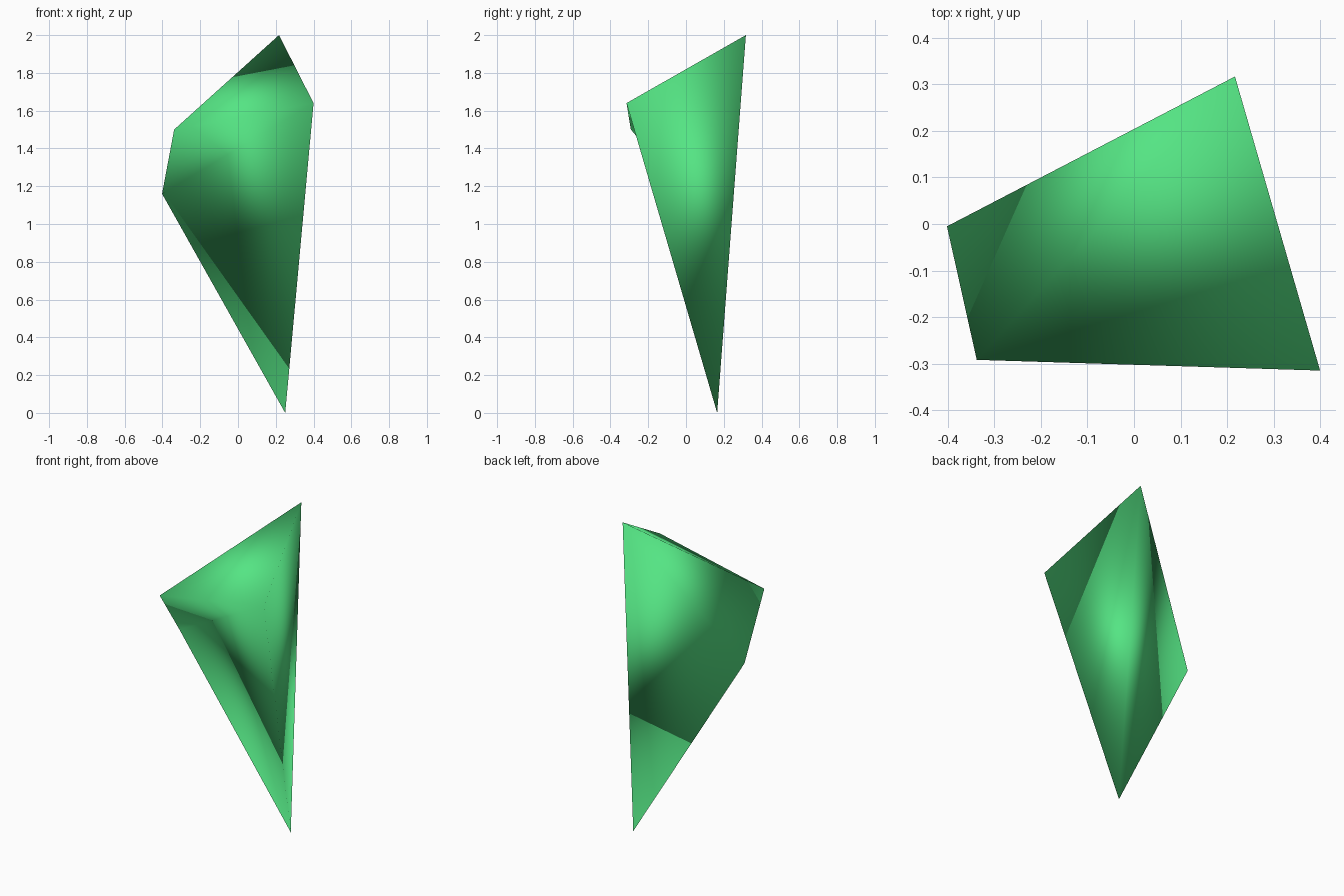
import bpy
import bmesh

# Remove the default object
cube = bpy.data.objects.get("Cube")
if cube:
    bpy.data.objects.remove(cube, do_unlink=True)

# Material
green = bpy.data.materials.new("bright_green")
green.use_nodes = True
colour = (0.09, 0.78, 0.23, 1.0)
green.diffuse_color = colour
green.node_tree.nodes["Principled BSDF"].inputs["Base Color"].default_value = colour

# Corners of the shard
corners = {
    "peak": (0.217, 0.317, 2.0),
    "front_left": (0.4, -0.315, 1.64),
    "tip": (0.25, 0.165, 0.0),
    "side": (-0.402, -0.005, 1.16),
    "front_right": (-0.338, -0.292, 1.5),
}

# Six triangular facets
facets = [
    ("peak", "front_right", "front_left"),
    ("front_right", "side", "front_left"),
    ("front_left", "side", "tip"),
    ("peak", "front_left", "tip"),
    ("peak", "tip", "side"),
    ("peak", "side", "front_right"),
]

# Shard: one closed, smoothly shaded solid
bm = bmesh.new()
verts = {name: bm.verts.new(co) for name, co in corners.items()}
for facet in facets:
    face = bm.faces.new([verts[name] for name in facet])
    face.smooth = True
bmesh.ops.recalc_face_normals(bm, faces=bm.faces[:])
mesh = bpy.data.meshes.new("crystal_shard")
bm.to_mesh(mesh)
bm.free()
mesh.materials.append(green)
shard = bpy.data.objects.new("crystal_shard", mesh)
bpy.context.collection.objects.link(shard)
